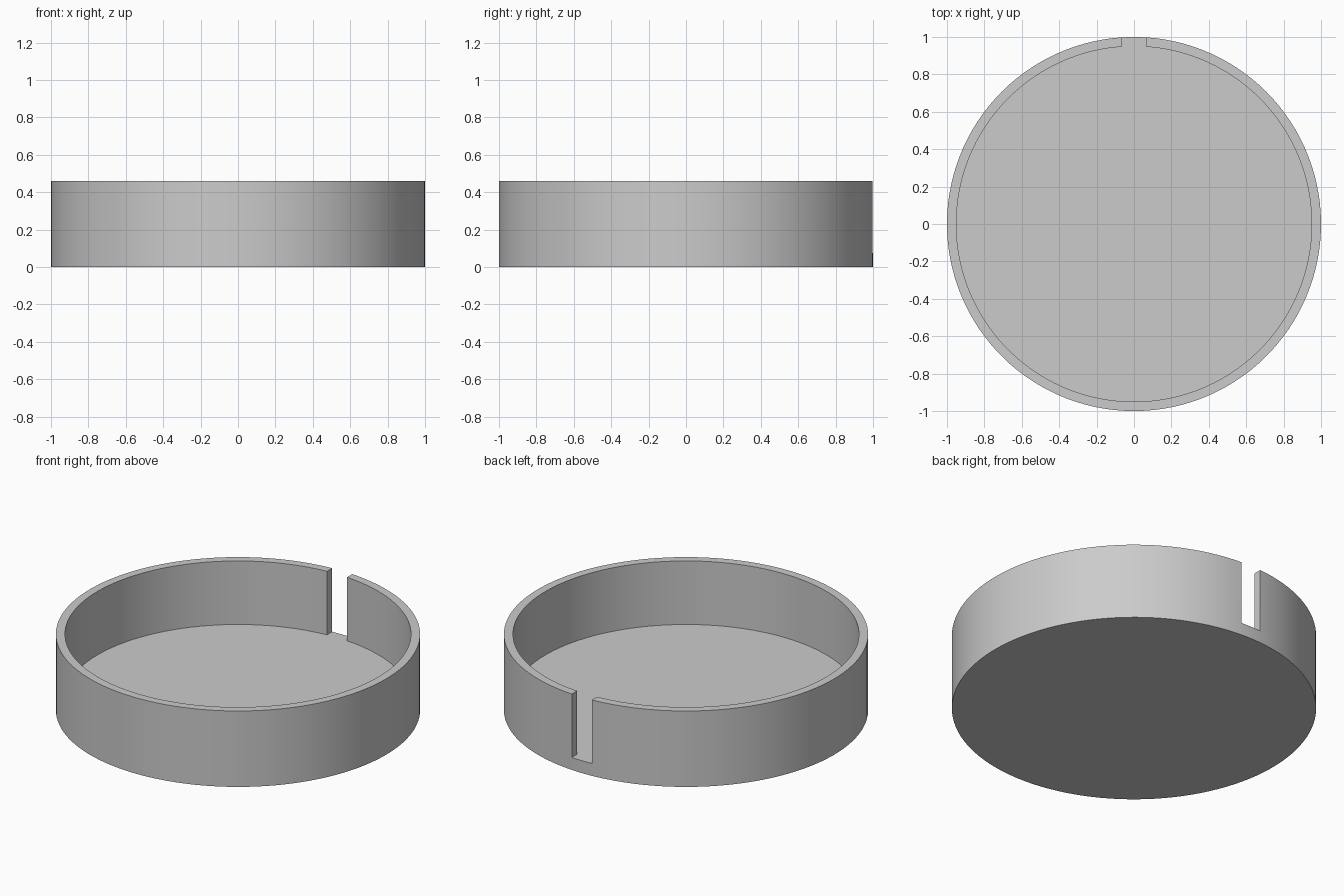
import bpy
import bmesh
from math import asin, cos, sin, pi, radians

cube = bpy.data.objects.get("Cube")
if cube:
    bpy.data.objects.remove(cube, do_unlink=True)

OUTER, INNER = 1.0, 0.95
FLOOR, HEIGHT = 0.075, 0.46
SLOT = 0.067            # half width of the slot in the back wall
SEGMENTS = 120

grey = bpy.data.materials.new("plain grey")
grey.use_nodes = True
grey.diffuse_color = (0.6, 0.6, 0.6, 1)
grey.node_tree.nodes["Principled BSDF"].inputs["Base Color"].default_value = grey.diffuse_color

bm = bmesh.new()


def arc(radius, z):
    """Vertices round the circle, from one side of the slot to the other."""
    gap = asin(SLOT / radius)
    step = (2 * pi - 2 * gap) / SEGMENTS
    angles = [pi / 2 + gap + i * step for i in range(SEGMENTS + 1)]
    return [bm.verts.new((radius * cos(a), radius * sin(a), z)) for a in angles]


# Base disc: underside, outer edge and the floor that runs out through the slot
bottom = arc(OUTER, 0) + [bm.verts.new((0, OUTER, 0))]
rim = arc(OUTER, FLOOR)
inner = arc(INNER, FLOOR)
sill = bm.verts.new((0, OUTER, FLOOR))
edge = rim + [sill]
bm.faces.new(bottom[::-1])
bm.faces.new(inner + [rim[-1], sill, rim[0]])
for i in range(len(edge)):
    j = (i + 1) % len(edge)
    bm.faces.new((bottom[i], bottom[j], edge[j], edge[i]))

# Wall: the open ring round the floor, raised to full height
ring = [bm.faces.new((rim[i], rim[i + 1], inner[i + 1], inner[i]))
        for i in range(SEGMENTS)]
raised = bmesh.ops.extrude_face_region(bm, geom=ring)["geom"]
bmesh.ops.translate(bm, vec=(0, 0, HEIGHT - FLOOR),
                    verts=[v for v in raised if isinstance(v, bmesh.types.BMVert)])
bmesh.ops.delete(bm, geom=[f for f in ring if f.is_valid], context='FACES_ONLY')
bmesh.ops.recalc_face_normals(bm, faces=bm.faces)

mesh = bpy.data.meshes.new("slotted_dish")
bm.to_mesh(mesh)
bm.free()
mesh.materials.append(grey)
dish = bpy.data.objects.new("slotted_dish", mesh)
bpy.context.collection.objects.link(dish)

# Smooth round walls with crisp edges
bpy.ops.object.select_all(action='DESELECT')
dish.select_set(True)
bpy.context.view_layer.objects.active = dish
bpy.ops.object.shade_smooth_by_angle(angle=radians(30))
